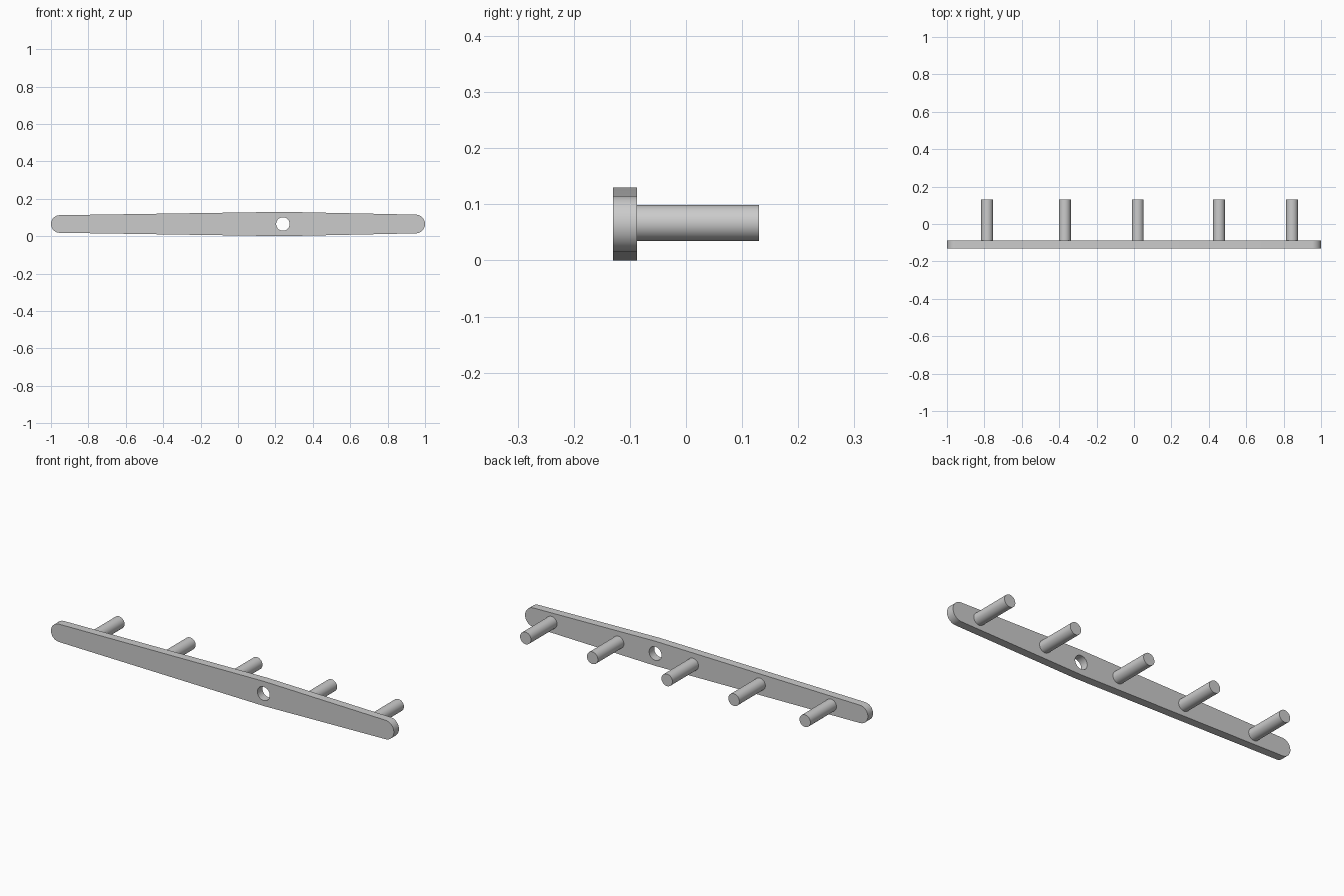
import bpy
from math import acos, cos, sin, pi

cube = bpy.data.objects.get("Cube")
if cube:
    bpy.data.objects.remove(cube)

MID_Z = 0.065
BACK, FACE, TIP = -0.087, -0.13, 0.13   # y of bar back, bar front, peg tips
BOSS = (0.24, 0.065)                    # centre x and radius
LEFT_END = (0.95, 0.05)
RIGHT_END = (-0.953, 0.047)
HOLE_RADIUS = 0.036
PEG_RADIUS = 0.032
PEG_X = (-0.785, -0.37, 0.02, 0.455, 0.845)

grey = bpy.data.materials.new("grey metal")
grey.use_nodes = True
colour = (0.6, 0.6, 0.6, 1)
grey.diffuse_color = colour
grey.node_tree.nodes["Principled BSDF"].inputs["Base Color"].default_value = colour


def finish(obj, name):
    obj.name = name
    obj.data.materials.clear()
    obj.data.materials.append(grey)
    bpy.ops.object.select_all(action='DESELECT')
    obj.select_set(True)
    bpy.context.view_layer.objects.active = obj
    bpy.ops.object.shade_smooth_by_angle(angle=pi / 6)


def arc(circle, start, end, steps):
    x, r = circle
    angles = [start + (end - start) * i / steps for i in range(steps + 1)]
    return [(x + r * cos(a), r * sin(a)) for a in angles]


def add_loop(curve, points):
    spline = curve.splines.new('POLY')
    spline.points.add(len(points) - 1)
    for p, (x, y) in zip(spline.points, points):
        p.co = (x, y, 0, 1)
    spline.use_cyclic_u = True


# Bar: rounded ends joined to a wider boss by tangent lines, with a bored hole
a = acos((BOSS[1] - LEFT_END[1]) / (LEFT_END[0] - BOSS[0]))
b = pi - acos((BOSS[1] - RIGHT_END[1]) / (BOSS[0] - RIGHT_END[0]))
outline = (arc(LEFT_END, -a, a, 32) + arc(BOSS, a, b, 4)
           + arc(RIGHT_END, b, 2 * pi - b, 32)
           + arc(BOSS, 2 * pi - b, 2 * pi - a, 4))
curve = bpy.data.curves.new("bar", 'CURVE')
curve.dimensions = '2D'
curve.fill_mode = 'BOTH'
curve.extrude = (BACK - FACE) / 2
add_loop(curve, outline)
add_loop(curve, arc((BOSS[0], HOLE_RADIUS), 0, 2 * pi, 48)[:-1])
bar = bpy.data.objects.new("bar", curve)
bpy.context.collection.objects.link(bar)
bar.location = (0, (BACK + FACE) / 2, MID_Z)
bar.rotation_euler.x = pi / 2
bpy.ops.object.select_all(action='DESELECT')
bar.select_set(True)
bpy.context.view_layer.objects.active = bar
bpy.ops.object.convert(target='MESH')
finish(bpy.context.object, "bar")

# Pegs: round rods standing out from the back of the bar
for i, x in enumerate(PEG_X):
    bpy.ops.mesh.primitive_cylinder_add(
        vertices=48, radius=PEG_RADIUS, depth=TIP - BACK,
        location=(x, (TIP + BACK) / 2, MID_Z + 0.002), rotation=(pi / 2, 0, 0))
    finish(bpy.context.object, f"peg_{i + 1}")
